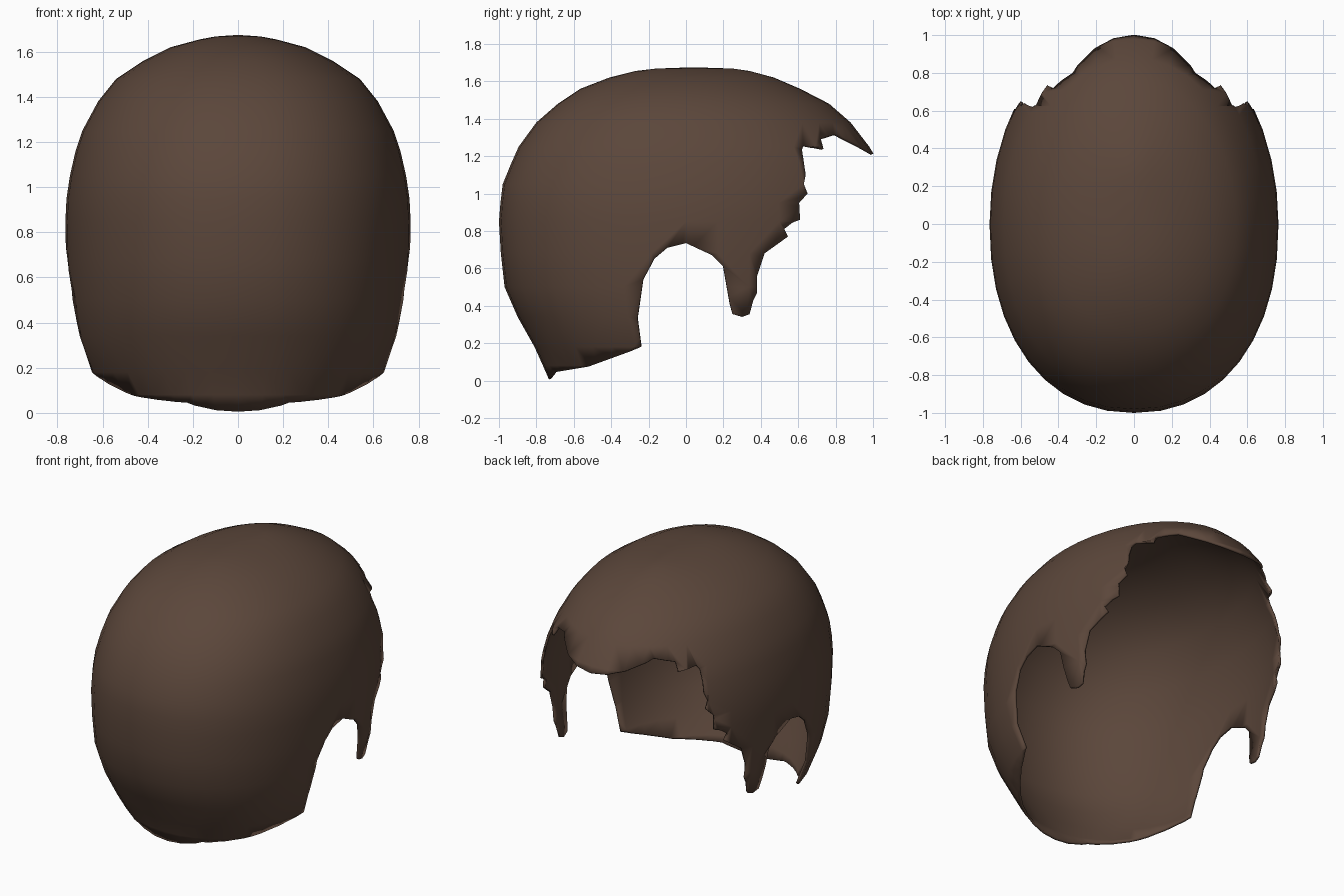
import bpy, bmesh, math

if "Cube" in bpy.data.objects:
    bpy.data.objects.remove(bpy.data.objects["Cube"])

brown = bpy.data.materials.new("dark brown")
brown.diffuse_color = (0.105, 0.062, 0.043, 1)
brown.use_nodes = True
brown.node_tree.nodes["Principled BSDF"].inputs["Base Color"].default_value = brown.diffuse_color


def make_object(name, bm):
    bmesh.ops.recalc_face_normals(bm, faces=bm.faces)
    mesh = bpy.data.meshes.new(name)
    bm.to_mesh(mesh)
    bm.free()
    ob = bpy.data.objects.new(name, mesh)
    bpy.context.collection.objects.link(ob)
    return ob


# Head-shaped hull from horizontal rings: height, back y, front y, half width
RINGS = [
    (-0.10, -0.69, 0.90, 0.42), (0.00, -0.73, 0.95, 0.52),
    (0.08, -0.765, 0.98, 0.60), (0.18, -0.81, 1.02, 0.67),
    (0.34, -0.90, 1.06, 0.725), (0.50, -0.97, 1.09, 0.75),
    (0.68, -0.99, 1.10, 0.762), (0.85, -1.00, 1.10, 0.765),
    (0.95, -0.992, 1.09, 0.76), (1.05, -0.98, 1.07, 0.745),
    (1.16, -0.935, 1.035, 0.72), (1.25, -0.895, 0.98, 0.69),
    (1.38, -0.80, 0.88, 0.62), (1.48, -0.685, 0.765, 0.54),
    (1.56, -0.565, 0.61, 0.42), (1.62, -0.41, 0.47, 0.30),
    (1.655, -0.27, 0.34, 0.17), (1.668, -0.16, 0.25, 0.10),
]
SEGS = 40


def ring_point(ring, k):
    z, back, front, width = ring
    a = 2 * math.pi * k / SEGS
    c, s = round(math.cos(a), 9), round(math.sin(a), 9)
    p = 2.0 if s > 0 else 2 / 2.2      # the back is slightly squarer
    e = 1.0 if s > 0 else p
    x = math.copysign(abs(c) ** e, c) * width if c else 0.0
    y = abs(s) ** e * (front if s > 0 else back)
    return (x, y, z)


bm = bmesh.new()
loops = [[bm.verts.new(ring_point(r, k)) for k in range(SEGS)] for r in RINGS]
for low, high in zip(loops, loops[1:]):
    for k in range(SEGS):
        n = (k + 1) % SEGS
        bm.faces.new((low[k], low[n], high[n], high[k]))
crown = bm.verts.new((0, 0.04, 1.675))
for k in range(SEGS):
    bm.faces.new((loops[-1][k], loops[-1][(k + 1) % SEGS], crown))
bm.faces.new(loops[0][::-1])
bmesh.ops.triangulate(bm, faces=bm.faces)
hair = make_object("hair_cap", bm)

# Hairline in side profile: fringe peak, ragged temple, sideburn, ear, nape
HAIRLINE = [
    (1.4, 1.10), (1.0, 1.215), (0.93, 1.255), (0.80, 1.32), (0.72, 1.295),
    (0.735, 1.24), (0.63, 1.26), (0.62, 1.235), (0.64, 1.10), (0.63, 1.05),
    (0.65, 1.00), (0.605, 0.95), (0.61, 0.86), (0.57, 0.845), (0.525, 0.81),
    (0.545, 0.77), (0.49, 0.73), (0.42, 0.68), (0.38, 0.56), (0.38, 0.47),
    (0.36, 0.43), (0.34, 0.355), (0.30, 0.34), (0.25, 0.355), (0.235, 0.41),
    (0.20, 0.61), (0.14, 0.67), (0.0, 0.735), (-0.10, 0.71), (-0.17, 0.65),
    (-0.23, 0.54), (-0.26, 0.33), (-0.24, 0.18), (-0.30, 0.155),
    (-0.52, 0.075), (-0.70, 0.045), (-0.735, 0.002), (-1.3, 0.001),
    (-1.3, -0.4), (1.4, -0.4),
]
bm = bmesh.new()
face = bm.faces.new([bm.verts.new((-1.2, y, z)) for y, z in HAIRLINE])
ext = bmesh.ops.extrude_face_region(bm, geom=[face], use_keep_orig=True)
for v in ext["geom"]:
    if isinstance(v, bmesh.types.BMVert):
        v.co.x = 1.2
bmesh.ops.triangulate(bm, faces=bm.faces)
cutter = make_object("hairline_cutter", bm)
cutter.hide_render = True

# Cut the opening
cut = hair.modifiers.new("hairline", "BOOLEAN")
cut.operation = "DIFFERENCE"
cut.solver = "EXACT"
cut.object = cutter
bpy.context.view_layer.update()
deps = bpy.context.evaluated_depsgraph_get()
mesh = bpy.data.meshes.new_from_object(hair.evaluated_get(deps))
hair.modifiers.clear()
hair.data = mesh
bpy.data.objects.remove(cutter)

# Drop the walls left by the cut so that only the open cap remains
bm = bmesh.new()
bm.from_mesh(mesh)
bm.normal_update()
walls = [f for f in bm.faces if abs(f.normal.x) < 1e-4]
bmesh.ops.delete(bm, geom=walls, context="FACES")
bmesh.ops.remove_doubles(bm, verts=bm.verts, dist=0.0005)
bm.to_mesh(mesh)
bm.free()
mesh.materials.clear()
mesh.materials.append(brown)

# Smooth the cap, then give it a thin inner layer
bpy.context.view_layer.objects.active = hair
hair.select_set(True)
bpy.ops.object.shade_smooth_by_angle(angle=math.radians(50))
shell = hair.modifiers.new("thickness", "SOLIDIFY")
shell.thickness = 0.015
shell.offset = -1
